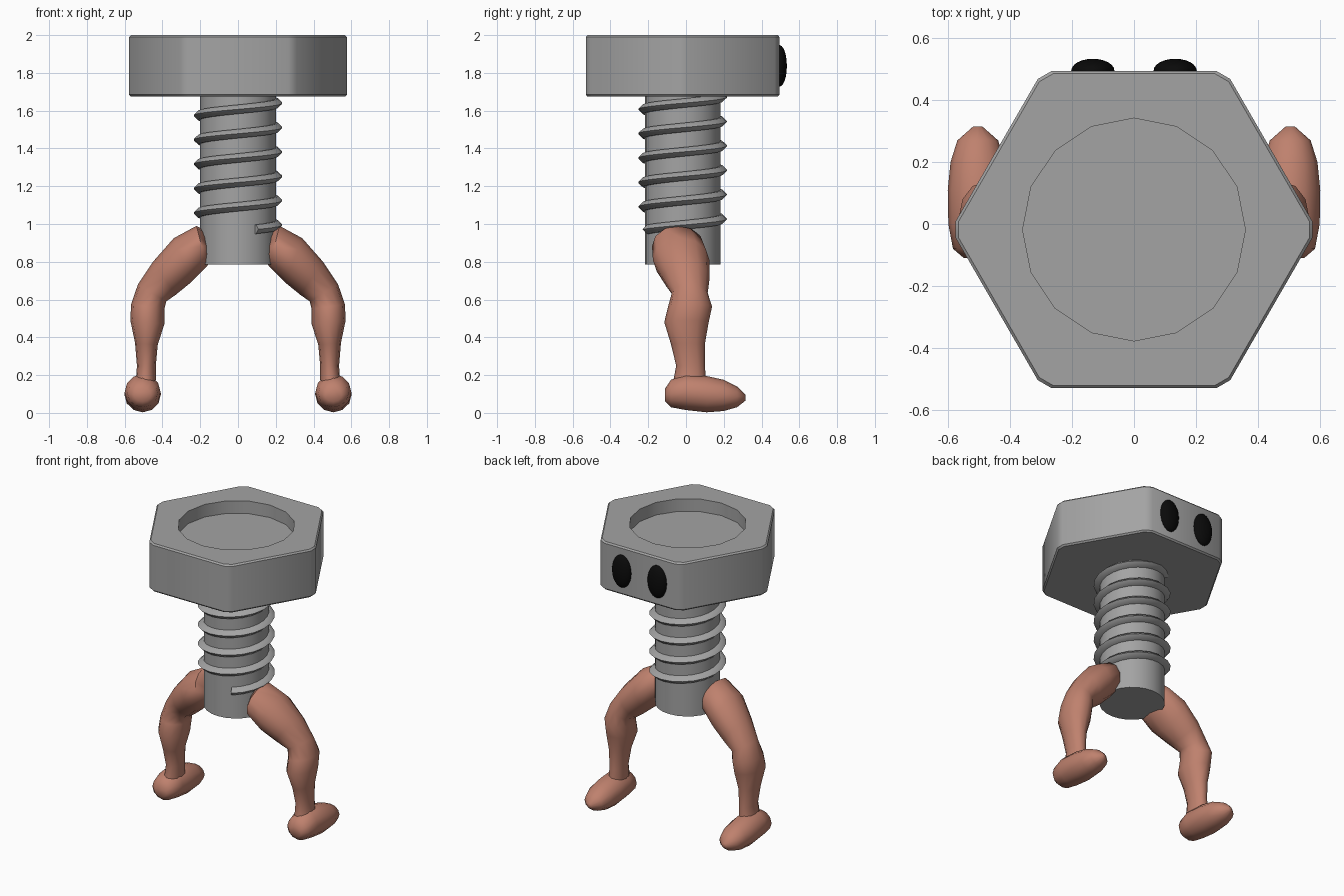
import bpy, bmesh, math
from mathutils import Vector

if "Cube" in bpy.data.objects:
    bpy.data.objects.remove(bpy.data.objects["Cube"])

CY = -0.018  # y of the bolt axis


def material(name, rgb):
    m = bpy.data.materials.new(name)
    m.diffuse_color = (*rgb, 1)
    m.use_nodes = True
    m.node_tree.nodes["Principled BSDF"].inputs["Base Color"].default_value = m.diffuse_color
    return m


STEEL = material("steel grey", (0.37, 0.37, 0.37))
SKIN = material("skin", (0.52, 0.22, 0.155))
BLACK = material("black", (0.003, 0.003, 0.003))


def finish(bm, name, mat, angle=40):
    bmesh.ops.recalc_face_normals(bm, faces=bm.faces)
    mesh = bpy.data.meshes.new(name)
    bm.to_mesh(mesh)
    bm.free()
    mesh.materials.append(mat)
    ob = bpy.data.objects.new(name, mesh)
    bpy.context.collection.objects.link(ob)
    bpy.ops.object.select_all(action='DESELECT')
    ob.select_set(True)
    bpy.context.view_layer.objects.active = ob
    bpy.ops.object.shade_smooth_by_angle(angle=math.radians(angle))
    return ob


def add_ring(bm, pts):
    return [bm.verts.new(p) for p in pts]


def skin_rings(bm, a, b):
    n = len(a)
    for i in range(n):
        j = (i + 1) % n
        bm.faces.new((a[i], a[j], b[j], b[i]))


def loft(bm, rings):
    rings = [add_ring(bm, r) for r in rings]
    for a, b in zip(rings, rings[1:]):
        skin_rings(bm, a, b)
    bm.faces.new(rings[0])
    bm.faces.new(rings[-1])


def circle(r, z, n=16):
    return [(r * math.cos(t), CY + r * math.sin(t), z)
            for t in (math.tau * i / n for i in range(n))]


def hexagon(r, z, cut=0.03):
    """Hexagon with each corner cut off, 12 points."""
    c = [Vector((r * math.cos(k * math.pi / 3), CY + r * math.sin(k * math.pi / 3), z))
         for k in range(6)]
    out = []
    for k in range(6):
        for nb in (c[k - 1], c[(k + 1) % 6]):
            out.append(c[k] + (nb - c[k]).normalized() * cut)
    return out


# Hexagonal head with a round recess in the top
bm = bmesh.new()
rings = [add_ring(bm, hexagon(r, z)) for r, z in
         ((0.582, 1.675), (0.592, 1.685), (0.592, 1.99), (0.582, 2.0))]
for a, b in zip(rings, rings[1:]):
    skin_rings(bm, a, b)
bm.faces.new(rings[0])
rim, floor = add_ring(bm, circle(0.36, 2.0)), add_ring(bm, circle(0.36, 1.915))
skin_rings(bm, rim, floor)
bm.faces.new(floor)
loops = [bm.edges.get((r[i], r[i - 1])) for r in (rings[-1], rim) for i in range(len(r))]
bmesh.ops.bridge_loops(bm, edges=loops)
finish(bm, "bolt_head", STEEL)

# Shaft
bm = bmesh.new()
loft(bm, [circle(0.2, 0.785, 24), circle(0.2, 1.69, 24)])
finish(bm, "bolt_shaft", STEEL)

# Helical thread with a diamond section
bm = bmesh.new()
STEPS, PITCH, START, Z0 = 20, 0.129, math.radians(-63), 0.972
rings = []
for i in range(int(5.55 * STEPS) + 1):
    t = START + math.tau * i / STEPS
    z = Z0 + PITCH * i / STEPS
    rings.append([((0.2 + dr) * math.cos(t), CY + (0.2 + dr) * math.sin(t), z + dz)
                  for dr, dz in ((0.037, 0), (0.012, 0.024), (-0.03, 0.024),
                                 (-0.03, -0.024), (0.012, -0.024))])
loft(bm, rings)
finish(bm, "bolt_thread", STEEL, 50)

# Leg sections: outer (x, z), inner (x, z), y range
LEG = [((0.175, 0.965), (0.145, 0.81), -0.11, 0.06),
       ((0.22, 0.99), (0.165, 0.775), -0.18, 0.095),
       ((0.34, 0.925), (0.25, 0.69), -0.175, 0.125),
       ((0.45, 0.80), (0.33, 0.625), -0.12, 0.125),
       ((0.53, 0.68), (0.38, 0.59), -0.075, 0.115),
       ((0.566, 0.575), (0.39, 0.55), -0.095, 0.138),
       ((0.57, 0.49), (0.39, 0.47), -0.115, 0.12),
       ((0.545, 0.37), (0.425, 0.36), -0.08, 0.10),
       ((0.535, 0.25), (0.435, 0.25), -0.052, 0.10),
       ((0.54, 0.18), (0.435, 0.18), -0.065, 0.105),
       ((0.56, 0.10), (0.44, 0.10), -0.07, 0.11)]
# Foot sections: y, half width, z range
FOOT = [(-0.11, 0.045, 0.06, 0.13), (-0.08, 0.08, 0.03, 0.175),
        (0.0, 0.095, 0.015, 0.205), (0.11, 0.097, 0.003, 0.195),
        (0.2, 0.088, 0.01, 0.175), (0.27, 0.066, 0.03, 0.14),
        (0.315, 0.015, 0.065, 0.095)]
N = 12
ANGLES = [math.tau * i / N for i in range(N)]


def leg_ring(outer, inner, y0, y1):
    o, i = Vector((outer[0], 0, outer[1])), Vector((inner[0], 0, inner[1]))
    mid = (o + i) / 2 + Vector((0, (y0 + y1) / 2, 0))
    return [mid + (o - i) / 2 * math.cos(t) + Vector((0, (y1 - y0) / 2, 0)) * math.sin(t)
            for t in ANGLES]


def foot_ring(y, w, z0, z1):
    return [Vector((0.505 + w * math.cos(t), y, (z0 + z1) / 2 + (z1 - z0) / 2 * math.sin(t)))
            for t in ANGLES]


for side, sx in (("left", -1), ("right", 1)):
    for part, rings in (("leg", [leg_ring(*s) for s in LEG]),
                        ("foot", [foot_ring(*s) for s in FOOT])):
        bm = bmesh.new()
        loft(bm, [[(p.x * sx, p.y, p.z) for p in r] for r in rings])
        finish(bm, f"{side}_{part}", SKIN, 60)

    # Oval eye on the back face of the head
    bm = bmesh.new()
    bmesh.ops.create_uvsphere(bm, u_segments=24, v_segments=12, radius=1)
    for v in bm.verts:
        v.co = (sx * 0.133 + v.co.x * 0.07, 0.495 + v.co.y * 0.039, 1.837 + v.co.z * 0.11)
    finish(bm, f"{side}_eye", BLACK, 60)
